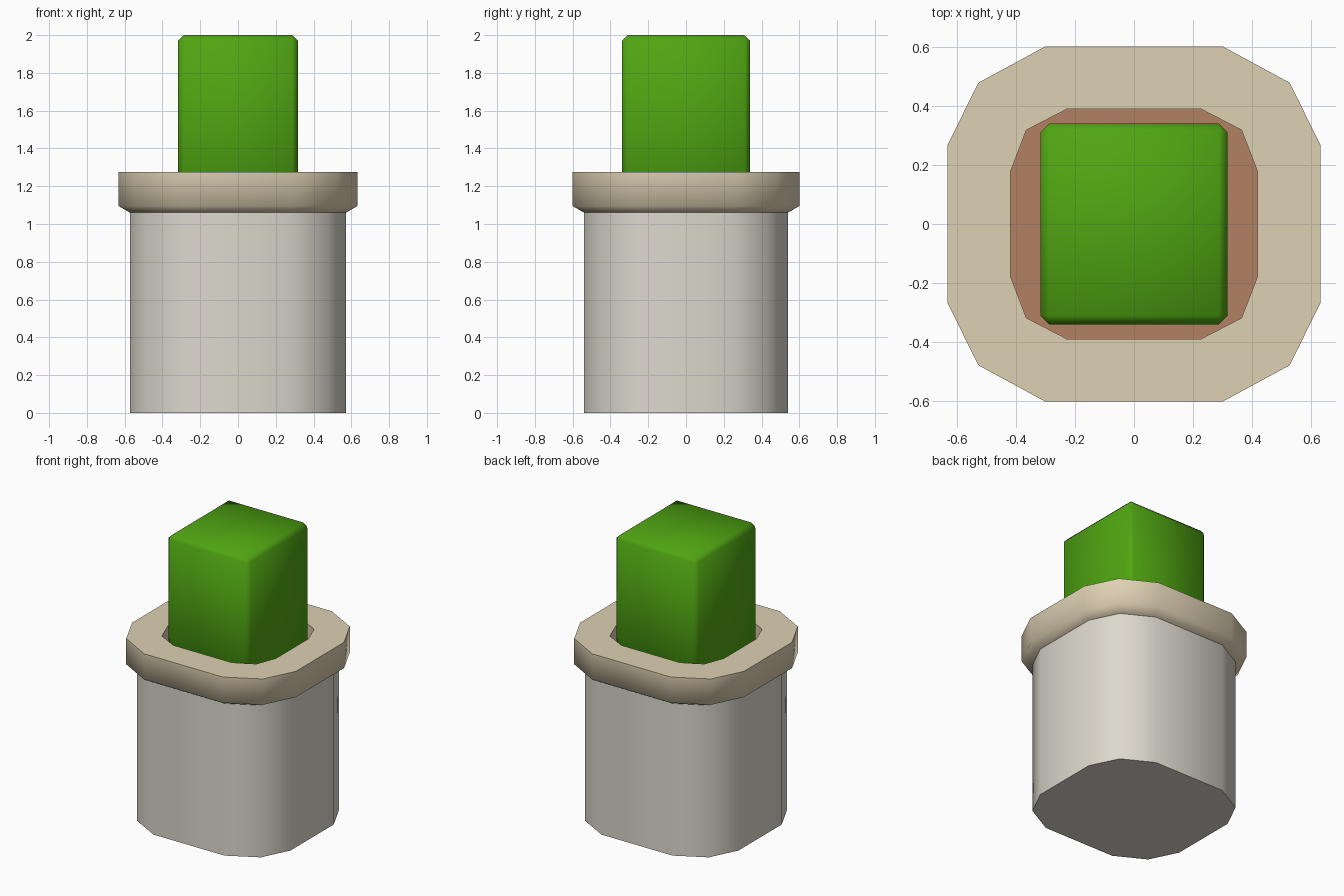
import bpy, bmesh

if "Cube" in bpy.data.objects:
    bpy.data.objects.remove(bpy.data.objects["Cube"])


def material(name, rgb):
    m = bpy.data.materials.new(name)
    m.diffuse_color = (*rgb, 1)
    m.use_nodes = True
    m.node_tree.nodes["Principled BSDF"].inputs["Base Color"].default_value = m.diffuse_color
    return m


grey = material("warm_grey", (0.72, 0.69, 0.61))
sand = material("sand", (0.73, 0.63, 0.45))
brown = material("soil_brown", (0.45, 0.22, 0.127))
green = material("leaf_green", (0.08, 0.38, 0.006))

# One quarter of the twelve-sided outlines, counter-clockwise
OUTER = [(0.632, 0.265), (0.527, 0.478), (0.302, 0.60)]
INNER = [(0.418, 0.178), (0.364, 0.318), (0.225, 0.39)]


def outline(quarter, sx=1.0, sy=1.0):
    q = [(x * sx, y * sy) for x, y in quarter]
    half = q + [(-x, y) for x, y in reversed(q)]
    return half + [(-x, -y) for x, y in half]


def stack(name, rings, mat, cap_start=False, cap_end=False):
    """Loft between rings given as (outline, z)."""
    bm = bmesh.new()
    loops = [[bm.verts.new((x, y, z)) for x, y in pts] for pts, z in rings]
    n = len(loops[0])
    for a, b in zip(loops, loops[1:]):
        for i in range(n):
            j = (i + 1) % n
            bm.faces.new((a[i], a[j], b[j], b[i]))
    if cap_start:
        bm.faces.new(loops[0][::-1])
    if cap_end:
        bm.faces.new(loops[-1])
    return finish(name, bm, mat)


def finish(name, bm, mat):
    me = bpy.data.meshes.new(name)
    bm.to_mesh(me)
    bm.free()
    me.materials.append(mat)
    ob = bpy.data.objects.new(name, me)
    bpy.context.collection.objects.link(ob)
    bpy.ops.object.select_all(action='DESELECT')
    ob.select_set(True)
    bpy.context.view_layer.objects.active = ob
    bpy.ops.object.shade_smooth_by_angle(angle=1.1)
    return ob


SOIL_Z = 1.14
body = outline(OUTER, 0.905, 0.90)

# Pot body with closed base
stack("pot_body", [(body, 0), (body, 1.06)], grey, cap_start=True)

# Flared rim with inner wall
stack("pot_rim", [(body, 1.06), (outline(OUTER), 1.095), (outline(OUTER), 1.275),
                  (outline(INNER), 1.275), (outline(INNER), SOIL_Z)], sand)

# Soil surface
stack("soil", [(outline(INNER), SOIL_Z)], brown, cap_end=True)

# Block-shaped plant with chamfered edges
bm = bmesh.new()
bmesh.ops.create_cube(bm, size=1)
for v in bm.verts:
    v.co.x *= 0.634
    v.co.y *= 0.68
    v.co.z = 2.0 if v.co.z > 0 else SOIL_Z - 0.03
bmesh.ops.bevel(bm, geom=bm.edges[:], offset=0.03, segments=1, affect='EDGES')
finish("plant_block", bm, green)
